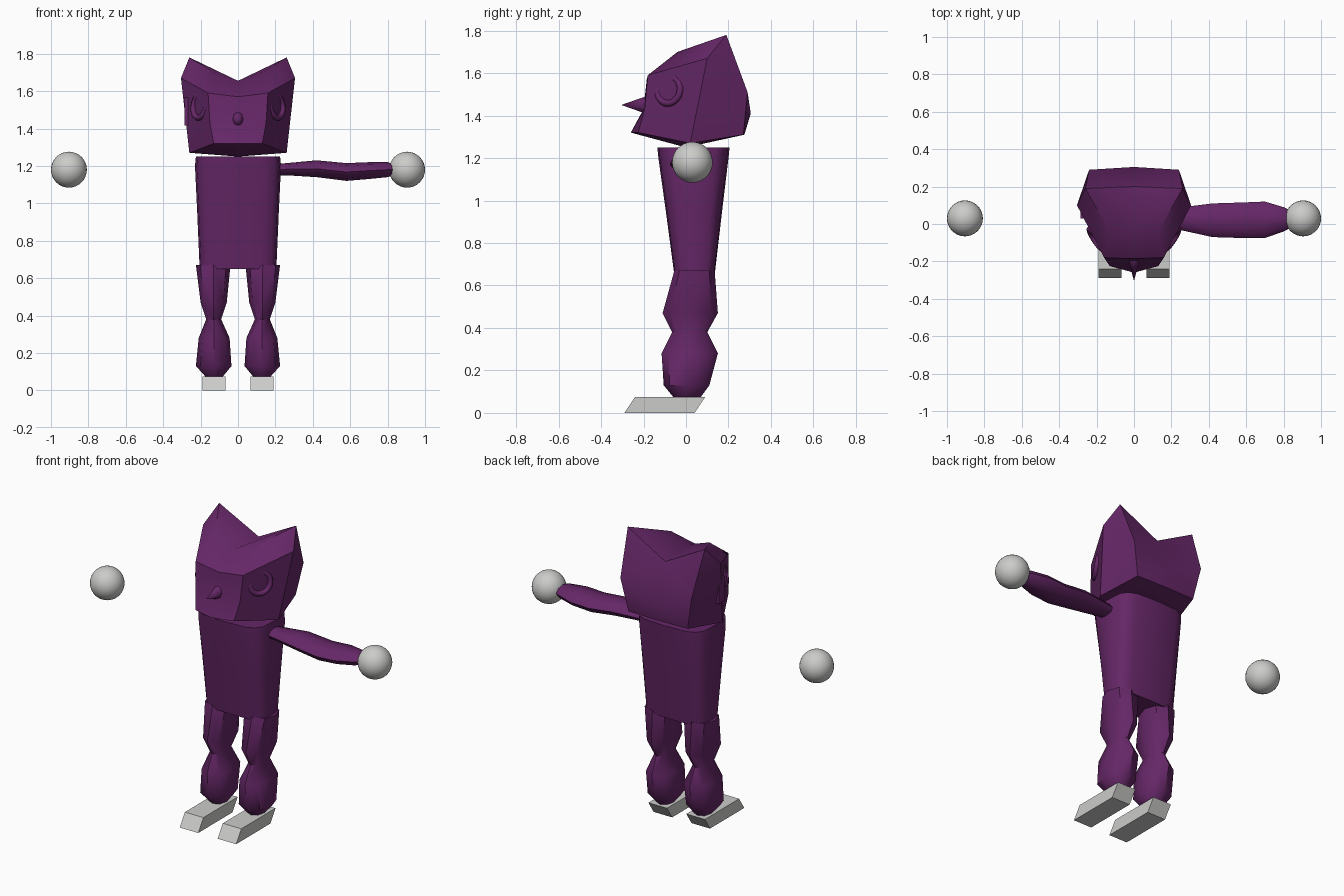
import bpy, bmesh, math
from mathutils import Vector, Matrix

cube = bpy.data.objects.get("Cube")
if cube:
    bpy.data.objects.remove(cube, do_unlink=True)


def material(name, rgb):
    m = bpy.data.materials.new(name)
    m.use_nodes = True
    m.diffuse_color = (*rgb, 1)
    node = next(n for n in m.node_tree.nodes if n.type == "BSDF_PRINCIPLED")
    node.inputs["Base Color"].default_value = (*rgb, 1)
    return m


purple = material("deep purple", (0.13, 0.02, 0.135))
grey = material("light grey", (0.6, 0.6, 0.59))


def finish(name, bm, mat, angle=45, mirror=False):
    """Turn a bmesh into a shaded, coloured object."""
    bmesh.ops.recalc_face_normals(bm, faces=bm.faces)
    mesh = bpy.data.meshes.new(name)
    bm.to_mesh(mesh)
    bm.free()
    mesh.materials.append(mat)
    ob = bpy.data.objects.new(name, mesh)
    bpy.context.collection.objects.link(ob)
    if mirror:
        ob.modifiers.new("mirror", "MIRROR").use_clip = True
    bpy.ops.object.select_all(action="DESELECT")
    ob.select_set(True)
    bpy.context.view_layer.objects.active = ob
    bpy.ops.object.shade_smooth_by_angle(angle=math.radians(angle))


def loft(name, rings, sides, place, power=1.0):
    """Capped tube through rings of (height, u min, u max, v min, v max)."""
    bm = bmesh.new()
    loops = []
    for h, u0, u1, v0, v1 in rings:
        loop = []
        for i in range(sides):
            a = math.tau * i / sides
            c, s = math.cos(a), math.sin(a)
            u = math.copysign(abs(c) ** power, c)
            v = math.copysign(abs(s) ** power, s)
            loop.append(bm.verts.new(place((u0 + u1 + u * (u1 - u0)) / 2,
                                           (v0 + v1 + v * (v1 - v0)) / 2, h)))
        loops.append(loop)
    for a, b in zip(loops, loops[1:]):
        for i in range(sides):
            j = (i + 1) % sides
            bm.faces.new((a[i], a[j], b[j], b[i]))
    bm.faces.new(loops[0])
    bm.faces.new(loops[-1])
    finish(name, bm, purple)


# Head: one half, mirrored, with two pointed ears
points = {
    "brow_mid": (0, -.185, 1.57), "brow": (.16, -.18, 1.59),
    "crown_mid": (0, -.04, 1.655), "crown": (.13, -.04, 1.70),
    "ear": (.26, .19, 1.78), "temple": (.305, .10, 1.67),
    "poll": (0, .20, 1.64), "back": (.24, .29, 1.51),
    "back_mid": (0, .305, 1.41), "nape": (.20, .27, 1.31),
    "nape_mid": (0, .275, 1.31), "jaw": (.26, .02, 1.27),
    "chin": (.13, -.225, 1.32), "chin_mid": (0, -.26, 1.32),
    "under_mid": (0, 0, 1.25), "cheek": (.15, -.195, 1.43),
    "muzzle_mid": (0, -.20, 1.43),
}
panels = [
    ("brow_mid", "brow", "crown", "crown_mid"),
    ("crown_mid", "crown", "ear", "poll"),
    ("brow", "ear", "crown"),
    ("brow", "temple", "ear"),
    ("poll", "ear", "back"),
    ("poll", "back", "back_mid"),
    ("back_mid", "back", "nape", "nape_mid"),
    ("ear", "temple", "back"),
    ("temple", "jaw", "nape"),
    ("temple", "nape", "back"),
    ("brow", "cheek", "jaw", "temple"),
    ("cheek", "chin", "jaw"),
    ("muzzle_mid", "cheek", "brow", "brow_mid"),
    ("chin_mid", "chin", "cheek", "muzzle_mid"),
    ("chin_mid", "under_mid", "jaw", "chin"),
    ("under_mid", "nape_mid", "nape", "jaw"),
]
bm = bmesh.new()
corner = {k: bm.verts.new(p) for k, p in points.items()}
for panel in panels:
    bm.faces.new([corner[k] for k in panel])
finish("head", bm, purple, 40, mirror=True)

# Nose spike
bm = bmesh.new()
bmesh.ops.create_cone(bm, cap_ends=True, segments=8, radius1=.042, radius2=0, depth=.12,
                      matrix=Matrix.Translation((0, -.245, 1.45)) @ Matrix.Rotation(math.pi / 2, 4, "X")
                      @ Matrix.Diagonal((.75, 1, 1, 1)))
finish("nose", bm, purple, 60)

# Small fin on the side of the head
bm = bmesh.new()
bmesh.ops.create_cube(bm, size=1, matrix=Matrix.Translation((-.276, .06, 1.49))
                      @ Matrix.Diagonal((.02, .06, .15, 1)))
finish("side_fin", bm, purple)

# Torso: rounded square tapering downwards
loft("torso", [(.65, -.205, .205, -.055, .135), (.95, -.218, .218, -.095, .17),
               (1.2, -.23, .23, -.13, .2), (1.25, -.225, .225, -.135, .205)],
     16, lambda u, v, h: (u, v, h), power=.5)

# Arm, on the left side only
loft("left_arm", [(.2, -.02, .08, 1.15, 1.21), (.26, -.035, .09, 1.15, 1.215),
                  (.42, -.07, .11, 1.14, 1.23), (.58, -.075, .115, 1.12, 1.215),
                  (.7, -.075, .12, 1.13, 1.22), (.8, -.04, .09, 1.14, 1.22),
                  (.86, -.01, .06, 1.16, 1.2)],
     8, lambda u, v, h: (h, u, v))

leg_rings = [(.075, .08, .175, -.06, .07), (.13, .035, .225, -.105, .11),
             (.28, .045, .21, -.115, .15), (.38, .09, .17, -.065, .10),
             (.47, .06, .20, -.11, .15), (.67, .04, .225, -.055, .135)]

for side, label in ((1, "left"), (-1, "right")):
    # Legs pinched at the knee
    loft(label + "_leg", leg_rings, 8, lambda u, v, h: (side * u, v, h), power=.85)

    # Feet: slanted blocks
    bm = bmesh.new()
    bmesh.ops.create_cube(bm, size=1, matrix=Matrix.Translation((side * .128, -.1, .0375))
                          @ Matrix.Diagonal((.125, .33, .075, 1)))
    for v in bm.verts:
        v.co.y += .025 if v.co.z > .03 else -.025
    finish(label + "_foot", bm, grey, 20)

    # Ball hands
    bm = bmesh.new()
    bmesh.ops.create_uvsphere(bm, u_segments=32, v_segments=16, radius=.096,
                              matrix=Matrix.Translation((side * .904, .03, 1.18)))
    finish(label + "_hand", bm, grey, 30)

    # Eye rings lying on the sides of the face
    out = Vector((side * .82, -.54, .15))
    bpy.ops.mesh.primitive_torus_add(
        major_segments=32, minor_segments=8, major_radius=.063, minor_radius=.016,
        location=(side * .203, -.08, 1.52), rotation=out.to_track_quat("Z", "Y").to_euler())
    ring = bpy.context.object
    ring.name = label + "_eye_ring"
    ring.data.materials.append(purple)
    bpy.ops.object.shade_smooth_by_angle(angle=math.radians(60))
